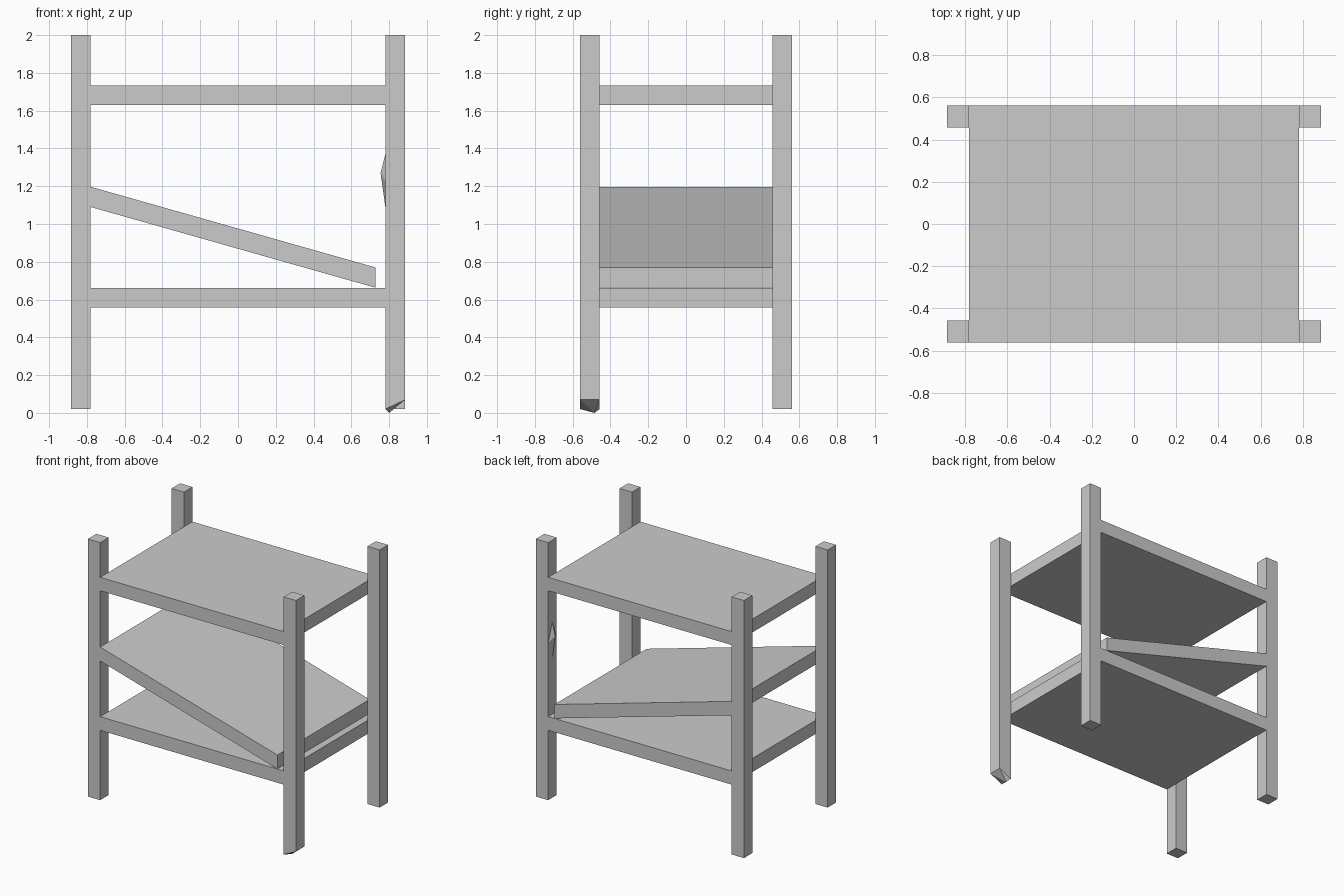
import bpy, bmesh

if "Cube" in bpy.data.objects:
    bpy.data.objects.remove(bpy.data.objects["Cube"])

X_IN, X_OUT = 0.78, 0.885
Y_IN, Y_OUT = 0.457, 0.56


def finish(bm, name):
    bmesh.ops.recalc_face_normals(bm, faces=bm.faces)
    mesh = bpy.data.meshes.new(name)
    bm.to_mesh(mesh)
    bm.free()
    obj = bpy.data.objects.new(name, mesh)
    bpy.context.collection.objects.link(obj)
    return obj


def box(x0, x1, y0, y1, z0, z1):
    bm = bmesh.new()
    bmesh.ops.create_cube(bm, size=1)
    for v in bm.verts:
        v.co = (x1 if v.co.x > 0 else x0, y1 if v.co.y > 0 else y0,
                z1 if v.co.z > 0 else z0)
    return bm


def board(name, x0, x1, z_left, z_right, thick):
    # end faces stay vertical even when the board slopes
    bm = box(x0, x1, -Y_OUT, Y_OUT, 0, thick)
    for v in bm.verts:
        v.co.z += z_left if v.co.x < 0 else z_right
    return finish(bm, name)


def post(side_x, side_y):
    xs = sorted((side_x * X_IN, side_x * X_OUT))
    ys = sorted((side_y * Y_IN, side_y * Y_OUT))
    return box(*xs, *ys, 0.02, 2.0)


# Intact posts
finish(post(-1, -1), "front_left_post")
finish(post(-1, 1), "back_left_post")

# Front right post with a splintered foot
bm = post(1, -1)
bm.faces.ensure_lookup_table()
foot = min(bm.faces, key=lambda f: f.calc_center_median().z)
tip = bmesh.ops.poke(bm, faces=[foot])["verts"][0]
tip.co = (0.80, -0.485, 0.0)
for v in bm.verts:
    if v.co.z < 0.1 and v.co.x > 0.85:
        v.co.z = 0.07
finish(bm, "front_right_post")

# Back right post with a splinter on its inner face
finish(post(1, 1), "back_right_post")
bm = bmesh.new()
ring = [bm.verts.new(c) for c in ((X_IN, Y_IN, 1.23), (X_IN, 0.51, 1.09),
                                  (X_IN, Y_OUT, 1.23), (X_IN, 0.51, 1.37))]
apex = bm.verts.new((0.755, 0.51, 1.27))
bm.faces.new(ring)
for i in range(4):
    bm.faces.new((ring[i], ring[(i + 1) % 4], apex))
finish(bm, "post_splinter")

# Shelves, the middle one fallen at its right end
board("top_shelf", -X_IN, X_IN, 1.63, 1.63, 0.103)
board("bottom_shelf", -X_IN, X_IN, 0.557, 0.557, 0.105)
board("fallen_middle_shelf", -X_IN, 0.727, 1.09, 0.663, 0.107)
